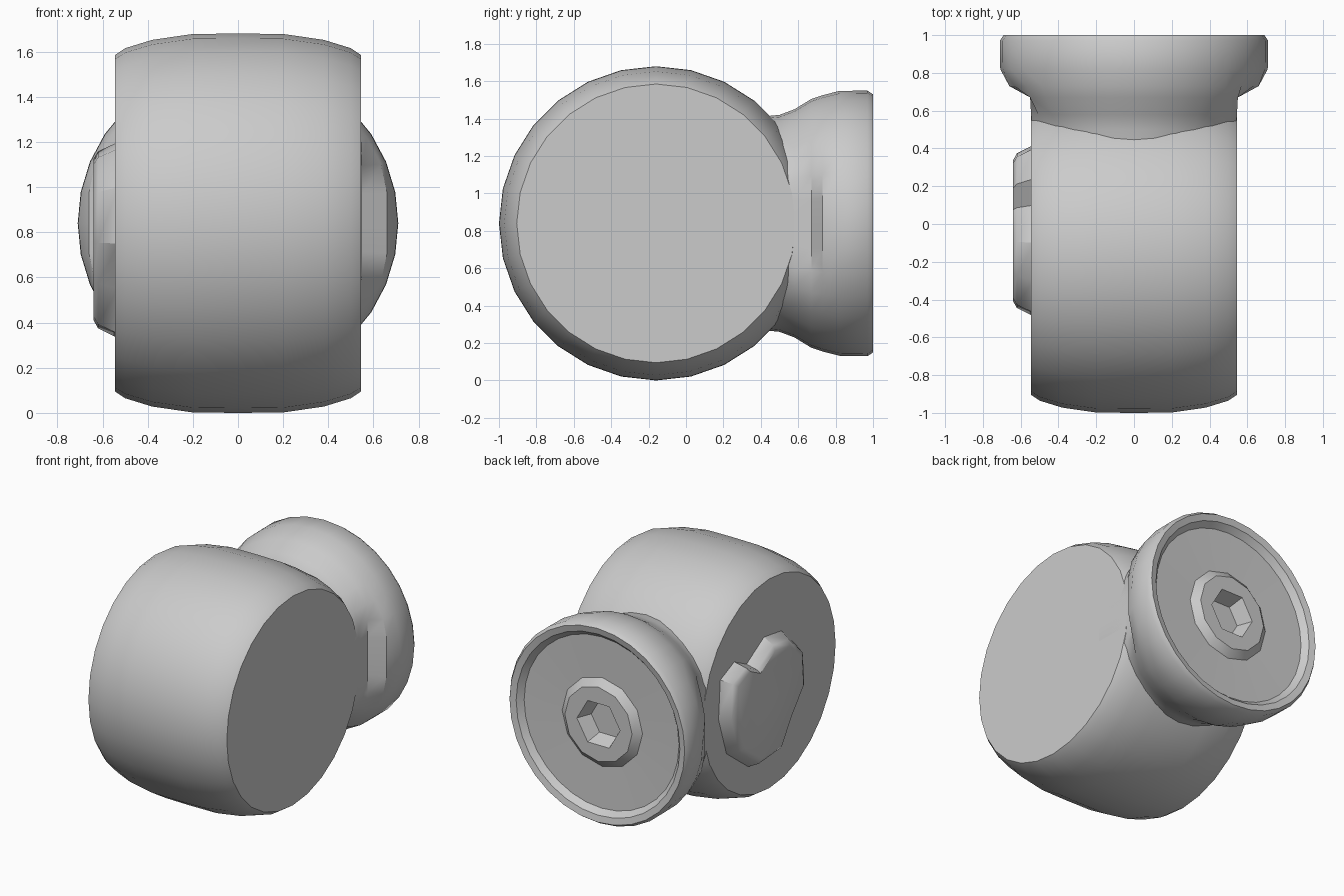
import bpy, bmesh, math

cube = bpy.data.objects.get("Cube")
if cube:
    bpy.data.objects.remove(cube, do_unlink=True)

grey = bpy.data.materials.new("plain grey")
grey.use_nodes = True
colour = (0.6, 0.6, 0.6, 1)
grey.diffuse_color = colour
grey.node_tree.nodes["Principled BSDF"].inputs["Base Color"].default_value = colour

MID_Z = 0.84   # height shared by both axes
DRUM_Y = -0.16


def finish(name, bm):
    """Turn a bmesh into a softly shaded grey object."""
    bmesh.ops.recalc_face_normals(bm, faces=bm.faces)
    mesh = bpy.data.meshes.new(name)
    bm.to_mesh(mesh)
    bm.free()
    mesh.materials.append(grey)
    obj = bpy.data.objects.new(name, mesh)
    bpy.context.collection.objects.link(obj)
    bpy.ops.object.select_all(action='DESELECT')
    obj.select_set(True)
    bpy.context.view_layer.objects.active = obj
    bpy.ops.object.shade_smooth_by_angle(angle=math.radians(35))
    return obj


def loft(name, loops, cap_first=True, cap_last=True):
    """Skin a list of equal-length point loops."""
    bm = bmesh.new()
    rings = [[bm.verts.new(p) for p in loop] for loop in loops]
    for a, b in zip(rings, rings[1:]):
        for i in range(len(a)):
            j = (i + 1) % len(a)
            bm.faces.new((a[i], a[j], b[j], b[i]))
    if cap_first:
        bm.faces.new(rings[0])
    if cap_last:
        bm.faces.new(rings[-1])
    return finish(name, bm)


def angles(n):
    return [math.tau * i / n for i in range(n)]


# Barrel-shaped drum, lying across x
half = [(0.2, 0.838), (0.38, 0.812), (0.5, 0.775), (0.545, 0.745)]
profile = [(-x, r) for x, r in reversed(half)] + [(0, 0.84)] + half
loft("drum", [[(x, DRUM_Y + r * math.cos(a), MID_Z + r * math.sin(a))
               for a in angles(28)] for x, r in profile])

# Flared mounting flange: the neck is trimmed flush with the drum ends
flange = [  # y, radius, limit in x
    (0.3, 0.56, 0.545), (0.5, 0.58, 0.545), (0.58, 0.61, 0.545),
    (0.67, 0.665, 0.55), (0.73, 0.685, 0.66), (0.82, 0.708, 1),
    (0.97, 0.71, 1), (1.0, 0.69, 1), (0.99, 0.645, 1),
    (0.95, 0.61, 1), (0.94, 0.27, 1)]
loft("flange", [[(max(-lim, min(lim, r * math.cos(a))), y, MID_Z + r * math.sin(a))
                 for a in angles(32)] for y, r, lim in flange], cap_last=False)


# Raised hub with a hexagonal socket
def hub_ring(y, r, hexagon):
    flat = math.cos(math.pi / 6)
    return [(r * k * math.cos(a), y, MID_Z + r * k * math.sin(a))
            for i, a in enumerate(angles(12))
            for k in [flat if hexagon and i % 2 else 1]]


loft("hub", [hub_ring(*ring) for ring in (
    (0.93, 0.33, False), (0.985, 0.265, False),
    (0.985, 0.17, True), (0.88, 0.13, True))], cap_first=False)

# Raised, bevelled boss on the right end of the drum
outline = [(0.42, 0.8), (0.4, 1.08), (0.24, 1.15), (0.1, 1.08), (-0.1, 1.2),
           (-0.3, 1.17), (-0.47, 1.0), (-0.49, 0.75), (-0.33, 0.55),
           (-0.2, 0.35), (0.08, 0.33), (0.33, 0.52)]


def boss_ring(x, scale):
    return [(x, -0.04 + (y + 0.04) * scale, 0.78 + (z - 0.78) * scale)
            for y, z in outline]


loft("side_boss", [boss_ring(-0.53, 1), boss_ring(-0.62, 0.9), boss_ring(-0.64, 0.82)])
